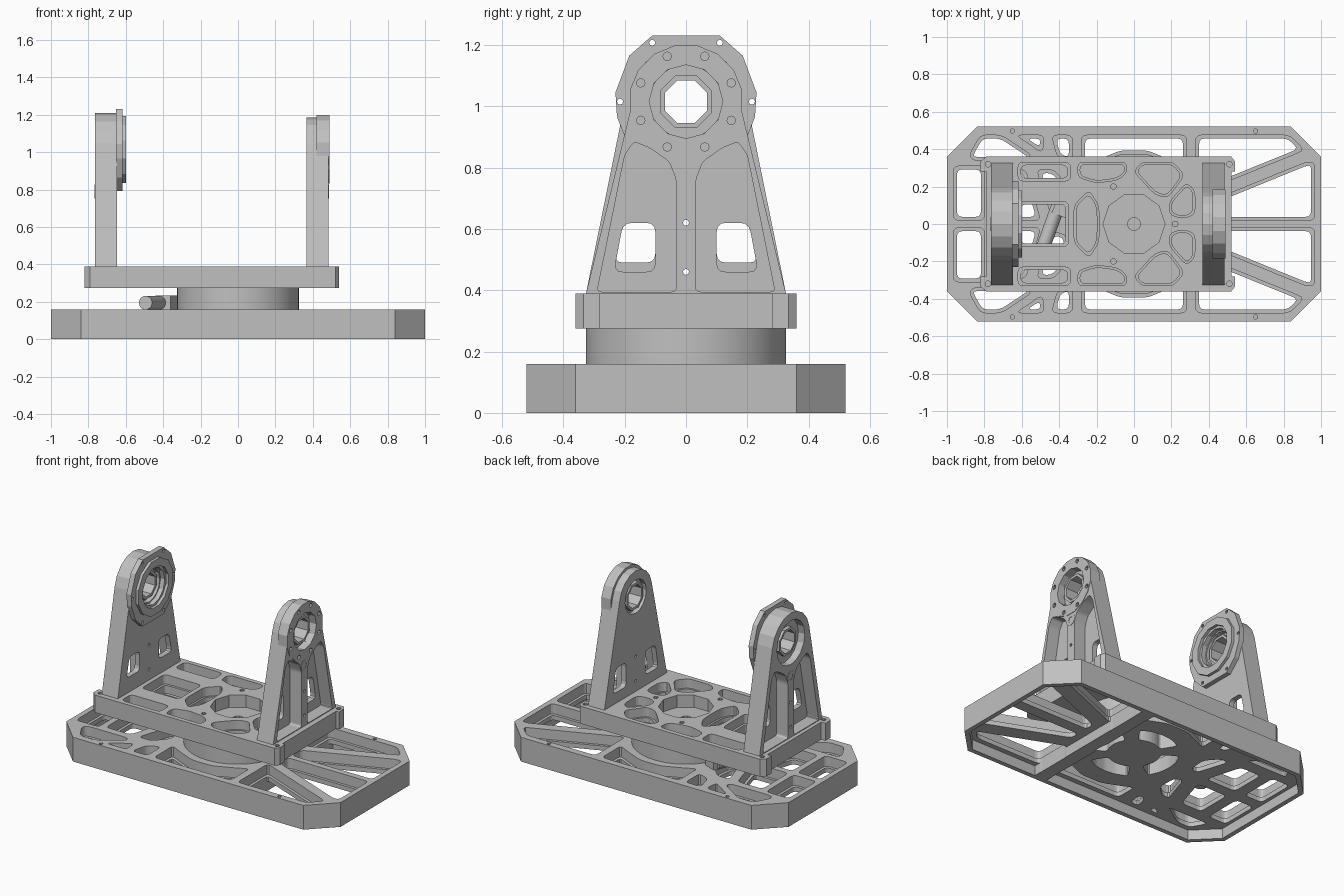
import bpy, bmesh, math
from mathutils import Vector

if "Cube" in bpy.data.objects:
    bpy.data.objects.remove(bpy.data.objects["Cube"], do_unlink=True)

metal = bpy.data.materials.new("machined_grey")
metal.use_nodes = True
GREY = (0.53, 0.53, 0.53, 1)
metal.diffuse_color = GREY
metal.node_tree.nodes["Principled BSDF"].inputs["Base Color"].default_value = GREY


def solid(name, parts, axis="z"):
    """Object made of prisms; each part is (outline, low, high)."""
    bm = bmesh.new()
    for pts, lo, hi in parts:
        place = (lambda a, b, h: (a, b, h)) if axis == "z" else (lambda a, b, h: (h, a, b))
        low = [bm.verts.new(place(a, b, min(lo, hi))) for a, b in pts]
        high = [bm.verts.new(place(a, b, max(lo, hi))) for a, b in pts]
        bm.faces.new(low[::-1])
        bm.faces.new(high)
        n = len(pts)
        for i in range(n):
            j = (i + 1) % n
            bm.faces.new((low[i], low[j], high[j], high[i]))
    bmesh.ops.recalc_face_normals(bm, faces=bm.faces)
    mesh = bpy.data.meshes.new(name)
    bm.to_mesh(mesh)
    bm.free()
    mesh.materials.append(metal)
    ob = bpy.data.objects.new(name, mesh)
    bpy.context.collection.objects.link(ob)
    return ob


def cut(ob, parts, axis="z"):
    """Subtract prisms from an object and bake the result."""
    cutter = solid("cutter", parts, axis)
    cutter.hide_render = True
    mod = ob.modifiers.new("cut", "BOOLEAN")
    mod.object, mod.operation, mod.solver = cutter, "DIFFERENCE", "EXACT"
    deps = bpy.context.evaluated_depsgraph_get()
    mesh = bpy.data.meshes.new_from_object(ob.evaluated_get(deps))
    ob.modifiers.clear()
    ob.data = mesh
    bpy.data.objects.remove(cutter, do_unlink=True)


def circle(r, n, cx=0, cy=0, turn=0.0):
    return [(cx + r * math.cos(turn + i * math.tau / n),
             cy + r * math.sin(turn + i * math.tau / n)) for i in range(n)]


def box(x0, x1, y0, y1):
    return [(x0, y0), (x1, y0), (x1, y1), (x0, y1)]


def fillet(pts, r=0.03):
    out, n = [], len(pts)
    for i in range(n):
        p, a, b = Vector(pts[i]), Vector(pts[i - 1]), Vector(pts[(i + 1) % n])
        s = p + (a - p).normalized() * min(r, (a - p).length * 0.45)
        e = p + (b - p).normalized() * min(r, (b - p).length * 0.45)
        for t in (0, 0.33, 0.67, 1):
            out.append(tuple(s * (1 - t) ** 2 + p * 2 * t * (1 - t) + e * t * t))
    return out


def shrink(pts, d):
    """Move every edge of an outline inward by d."""
    area = sum(pts[i - 1][0] * p[1] - p[0] * pts[i - 1][1] for i, p in enumerate(pts))
    d = d if area > 0 else -d
    out, n = [], len(pts)
    for i in range(n):
        p = Vector(pts[i])
        u = (p - Vector(pts[i - 1])).normalized()
        v = (Vector(pts[(i + 1) % n]) - p).normalized()
        nu, nv = Vector((-u.y, u.x)), Vector((-v.y, v.x))
        out.append(tuple(p + (nu + nv) * (d / (1 + nu.dot(nv)))))
    return out


def flip_b(pts):
    return [(a, -b) for a, b in pts]


def flip_a(pts):
    return [(-a, b) for a, b in pts]


def both(outlines, flip):
    return outlines + [flip(o) for o in outlines]


def stepped(ob, outlines, top, ledge, floor, inset=0.018):
    """Rounded pockets with a narrow ledge around a deeper middle."""
    cut(ob, [(fillet(o), ledge, top) for o in outlines])
    cut(ob, [(fillet(shrink(o, inset)), floor, ledge + 0.005) for o in outlines])


# Base plate, hollow underneath inside a thin rim, with one cross rib
base = solid("base_plate", [([(-1, -.36), (-.84, -.52), (.84, -.52), (1, -.36),
                              (1, .36), (.84, .52), (-.84, .52), (-1, .36)], 0, 0.16)])
hollows = [[(.32, -.52), (.84, -.52), (1, -.36), (1, .36), (.84, .52), (.32, .52)],
           [(.29, .52), (-.84, .52), (-1, .36), (-1, -.36), (-.84, -.52), (.29, -.52)]]
cut(base, [(shrink(h, 0.03), -0.05, 0.065) for h in hollows])
# Lattice windows
windows = [
    [(.38, .02), (.965, .02), (.965, .33), (.92, .33), (.38, .11)],
    [(.33, .16), (.91, .395), (.83, .475), (.33, .475)],
    [(-.28, .475), (-.28, .28), (-.19, .325), (-.07, .375), (.07, .375), (.19, .325), (.28, .28), (.28, .475)],
    [(-.88, .37), (-.82, .475), (-.71, .475), (-.55, .37), (-.57, .34), (-.86, .34)],
    [(-.63, .475), (-.48, .475), (-.49, .38)],
    [(-.44, .475), (-.33, .475), (-.33, .33), (-.41, .36)],
    [(-.965, .02), (-.8, .02), (-.8, .31), (-.965, .31)],
    [(-.76, .02), (-.5, .02), (-.58, .29), (-.76, .29)],
    [(-.44, .04), (-.36, .06), (-.35, .2), (-.43, .29), (-.52, .29)],
]
stepped(base, both(windows, flip_b), 0.2, 0.095, -0.05)
# Curved openings around the hub
arcs = []
for k in range(4):
    angles = [k * math.pi / 2 + math.radians(a) for a in (-32, -16, 0, 16, 32)]
    ring = [(0.27 * math.cos(a), 0.27 * math.sin(a)) for a in angles]
    ring += [(0.16 * math.cos(a), 0.16 * math.sin(a)) for a in reversed(angles)]
    arcs.append((fillet(ring, 0.02), -0.05, 0.2))
arcs += [(circle(0.012, 8, x, y), 0.12, 0.2) for x in (-.65, .65) for y in (-.497, .497)]
cut(base, arcs)

# Turntable drum and hub
drum = solid("turntable_drum", [(circle(0.326, 48), 0.155, 0.28)])
cut(drum, [(circle(0.285, 48), 0.1, 0.3)])
hub = solid("turntable_hub", [(circle(0.14, 24), 0.15, 0.28)])

# Drive motor lying beside the drum
bpy.ops.mesh.primitive_cylinder_add(vertices=20, radius=0.037, depth=0.38)
motor = bpy.context.object
motor.name = "drive_motor"
motor.data.materials.append(metal)
motor.location = (-0.43, 0.03, 0.195)
motor.rotation_euler = Vector((0.13, 0.36, 0)).to_track_quat("Z", "Y").to_euler()
solid("drive_housing", [([(-.44, .06), (-.36, .03), (-.29, .21), (-.37, .24)], 0.155, 0.235)])

# Rotating platform with corner pads standing out at both ends
half = [(.52, .28), (.54, .28), (.54, .335), (.52, .36), (-.79, .36), (-.82, .335), (-.82, .28), (-.79, .28)]
platform = solid("platform", [(half + flip_b(half)[::-1], 0.275, 0.39)])
pockets = both([
    [(.0, .28), (.04, .33), (.21, .33), (.27, .26), (.18, .14), (.11, .16)],
    [(.19, .05), (.19, .12), (.28, .22), (.325, .18), (.325, .05), (.26, .03)],
    [(-.3, .33), (-.04, .33), (-.04, .27), (-.09, .235), (-.2, .22), (-.3, .25)],
], flip_b) + [[(-.185, 0), (-.19, .1), (-.24, .18), (-.32, .1), (-.32, -.1), (-.24, -.18), (-.19, -.1)]]
stepped(platform, pockets, 0.45, 0.33, 0.3, 0.012)
slots = both([box(-.62, -.34, .23, .33)], flip_b) + [box(-.62, -.35, -.12, .12)]
stepped(platform, slots, 0.45, 0.33, 0.2, 0.015)
screws = [(-.11, .2), (-.11, -.2), (.22, 0)]
screws += [(x, y) for x in (-.78, .51) for y in (-.32, .32)]
cut(platform, [(circle(0.165, 10), 0.31, 0.45)] +
    [(circle(0.015, 10, x, y), 0.34, 0.45) for x, y in screws])
cut(platform, [(circle(0.035, 10), 0.2, 0.35)])

# Upright brackets
AXLE = 1.015


def bracket(name, inner, s, depth, r, bore, window_low):
    X = lambda d: inner + s * d
    arc = [(r * math.cos(a), AXLE + r * math.sin(a))
           for a in (math.radians(10 + 20 * i) for i in range(9))]
    ob = solid(name, [([(-.327, .385), (.327, .385)] + arc, X(0), X(depth))], "x")
    # Pockets either side of the centre rib, open to the outside
    pocket = [(.032, .395), (.29, .395), (.2, .84), (.17, .885), (.12, .865), (.055, .82), (.032, .76)]
    cut(ob, [(fillet(p, 0.015), X(0.035), X(0.3)) for p in both([pocket], flip_a)], "x")
    window = [(.1, window_low), (.235, window_low), (.205, .62), (.1, .62)]
    cut(ob, [(fillet(w), X(-0.1), X(0.06)) for w in both([window], flip_a)], "x")
    # Bearing seats on both faces, then the axle hole
    cut(ob, [(circle(bore, 16, 0, AXLE), X(0.07), X(0.3)),
             (circle(0.11, 16, 0, AXLE), X(-0.1), X(0.03))], "x")
    cut(ob, [(circle(0.075, 8, 0, AXLE, math.pi / 8), X(-0.1), X(0.3))] +
        [(circle(0.01, 8, 0, z), X(-0.1), X(0.3)) for z in (.46, .62)], "x")
    boss = solid(name + "_screw_boss", [(circle(0.037, 12, 0, .79), X(0.03), X(depth + 0.002))], "x")
    cut(boss, [(circle(0.02, 6, 0, .79), X(depth - 0.02), X(0.3))], "x")
    # Axle sleeve standing inside both seats
    sleeve = solid(name + "_sleeve", [(circle(0.092, 8, 0, AXLE, math.pi / 8), X(0.005), X(0.095))], "x")
    cut(sleeve, [(circle(0.075, 8, 0, AXLE, math.pi / 8), X(-0.1), X(0.3))], "x")
    return ob


left = bracket("left_bracket", 0.367, 1, 0.118, 0.17, 0.12, 0.46)
bracket("right_bracket", -0.648, -1, 0.117, 0.195, 0.145, 0.49)

# Bolted bearing ring let into the outer face of the left bracket
RING = circle(0.187, 16, 0, AXLE, math.pi / 16)
cut(left, [(RING, 0.45, 0.6)], "x")
ring = solid("left_bearing_ring", [(RING, 0.42, 0.488)], "x")
cut(ring, [(circle(0.12, 12, 0, AXLE), 0.3, 0.6)] +
    [(circle(0.014, 8, 0.16 * math.cos(a), AXLE + 0.16 * math.sin(a)), 0.46, 0.6)
     for a in (math.pi * (2 * i + 1) / 8 for i in range(8))], "x")

# Flange and bearing ring on the inner face of the right bracket
side = [(.11, -.222), (.185, -.15), (.225, -.05), (.23, .03), (.185, .15), (.11, .216)]
outline = [(a, b + AXLE) for a, b in side + flip_a(side)[::-1]]
flange = solid("right_flange", [(outline, -0.652, -0.618)], "x")
cut(flange, [(circle(0.12, 12, 0, AXLE), -0.8, -0.5)] +
    [(circle(0.01, 8, a, AXLE + b), -0.8, -0.5) for a, b in
     [(.11, .192), (-.11, .192), (.215, 0), (-.215, 0), (.11, -.195), (-.11, -.195)]], "x")
lip = solid("right_bearing_ring", [(circle(0.185, 12, 0, AXLE, math.pi / 12), -0.622, -0.6)], "x")
cut(lip, [(circle(0.135, 12, 0, AXLE, math.pi / 12), -0.8, -0.5)], "x")

# Smooth the round parts, keep edges sharp
bpy.ops.object.select_all(action="DESELECT")
for ob in (drum, motor, hub):
    ob.select_set(True)
bpy.context.view_layer.objects.active = drum
bpy.ops.object.shade_smooth_by_angle(angle=math.radians(25))
